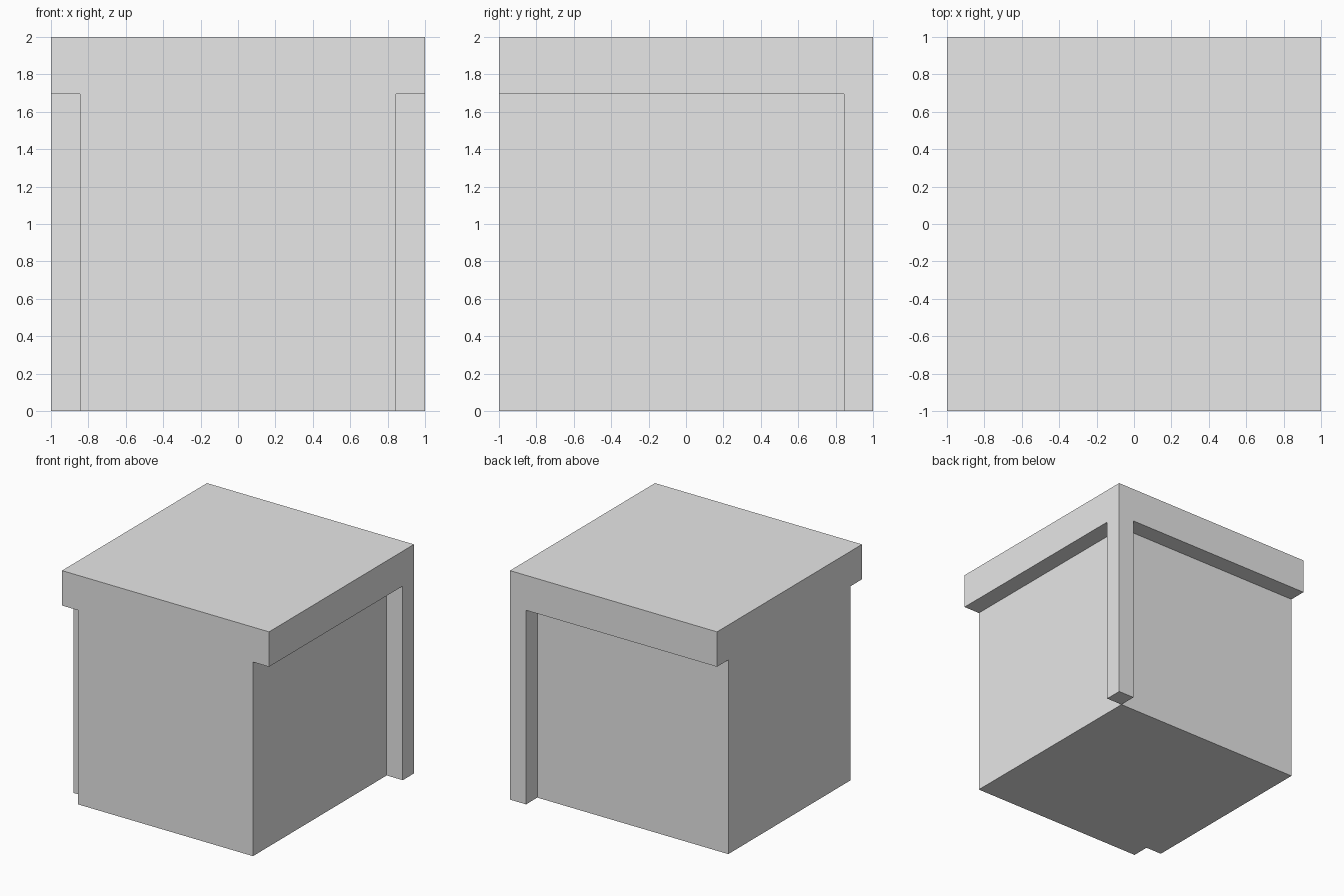
import bpy
from mathutils import Vector

default = bpy.data.objects.get("Cube")
if default:
    bpy.data.objects.remove(default)

INSET = 0.845   # distance of the recessed walls from the centre
LIP = 1.695     # underside of the overhanging top
OUT = 1.2       # cutters reach past the block

grey = bpy.data.materials.new("plain_grey")
grey.use_nodes = True
colour = (0.8, 0.8, 0.8, 1)
grey.diffuse_color = colour
grey.node_tree.nodes["Principled BSDF"].inputs["Base Color"].default_value = colour


def box(name, low, high):
    low, high = Vector(low), Vector(high)
    bpy.ops.mesh.primitive_cube_add(size=1, location=(low + high) / 2)
    obj = bpy.context.object
    obj.name = name
    obj.scale = high - low
    bpy.ops.object.transform_apply(location=True, rotation=False, scale=True)
    obj.data.materials.append(grey)
    return obj


# Full block, flush on the front and on the -x side
block = box("block", (-1, -1, 0), (1, 1, 2))

# Recesses leave the overhanging top, the wide body and one corner post
recesses = {
    "right_recess": ((INSET, -OUT, -OUT), (OUT, INSET, LIP)),
    "back_recess": ((-OUT, INSET, -OUT), (INSET, OUT, LIP)),
    "front_corner_notch": ((-OUT, -OUT, -OUT), (-INSET, -INSET, LIP)),
}
for name, (low, high) in recesses.items():
    cutter = box(name, low, high)
    cutter.hide_render = True
    cutter.hide_viewport = True
    cut = block.modifiers.new(name, 'BOOLEAN')
    cut.operation = 'DIFFERENCE'
    cut.solver = 'EXACT'
    cut.object = cutter
